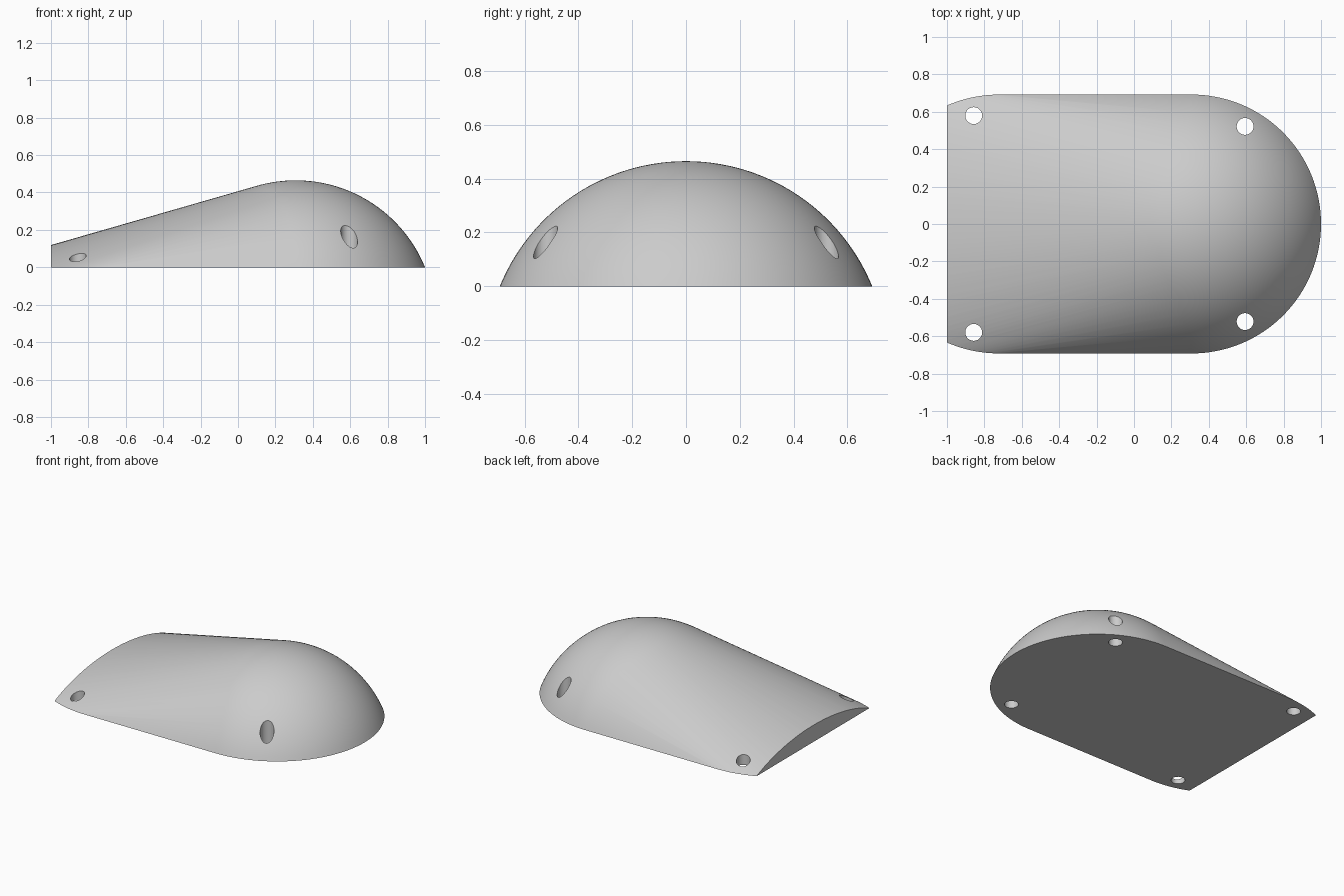
import bpy, bmesh
from math import sin, cos, pi, asin, sqrt

if "Cube" in bpy.data.objects:
    bpy.data.objects.remove(bpy.data.objects["Cube"], do_unlink=True)

BASE_R, HEIGHT = 0.692, 0.465          # footprint radius and dome height
DOME_X, TAIL_X = 0.308, -0.722         # centres of the dome and the flat tail disc
HOLE_R, HOLE_RING = 0.045, 0.595
SEGMENTS, RINGS = 128, 28
SPHERE_R = (BASE_R**2 + HEIGHT**2) / (2 * HEIGHT)

grey = bpy.data.materials.new("light grey")
grey.use_nodes = True
colour = (0.6, 0.6, 0.6, 1)
grey.diffuse_color = colour
grey.node_tree.nodes["Principled BSDF"].inputs["Base Color"].default_value = colour


def ring(bm, x, radius, z):
    for i in range(SEGMENTS):
        a = 2 * pi * i / SEGMENTS
        bm.verts.new((x + radius * cos(a), radius * sin(a), z))


# Body: hull of a spherical cap and a flat disc, cut off square at the tail
bm = bmesh.new()
edge_angle = asin(BASE_R / SPHERE_R)
for k in range(1, RINGS + 1):
    t = edge_angle * k / RINGS
    ring(bm, DOME_X, SPHERE_R * sin(t), max(0, SPHERE_R * (cos(t) - 1) + HEIGHT))
bm.verts.new((DOME_X, 0, HEIGHT))
ring(bm, TAIL_X, BASE_R, 0)
hull = bmesh.ops.convex_hull(bm, input=bm.verts)
spare = {v for v in hull["geom_interior"] if isinstance(v, bmesh.types.BMVert)}
bmesh.ops.delete(bm, geom=list(spare), context='VERTS')
loose = [v for v in bm.verts if not v.link_faces]
bmesh.ops.delete(bm, geom=loose, context='VERTS')
cut = bmesh.ops.bisect_plane(bm, geom=bm.verts[:] + bm.edges[:] + bm.faces[:],
                             plane_co=(-1, 0, 0), plane_no=(-1, 0, 0), clear_outer=True)
bmesh.ops.holes_fill(bm, edges=[e for e in bm.edges if e.is_boundary])
# Merge the flat underside into one face
flat = {f for f in bm.faces if all(v.co.z < 1e-5 for v in f.verts)}
inner = [e for e in bm.edges if len(e.link_faces) == 2 and all(f in flat for f in e.link_faces)]
bmesh.ops.dissolve_edges(bm, edges=inner, use_verts=False)
bmesh.ops.recalc_face_normals(bm, faces=bm.faces)
mesh = bpy.data.meshes.new("domed_cover")
bm.to_mesh(mesh)
bm.free()
body = bpy.data.objects.new("domed_cover", mesh)
bpy.context.collection.objects.link(body)
mesh.materials.append(grey)

# Screw holes: four vertical drills through the rim
for name, cx, dx in (("tail", TAIL_X, -0.135), ("dome", DOME_X, 0.286)):
    for side in (-1, 1):
        y = side * sqrt(HOLE_RING**2 - dx**2)
        bpy.ops.mesh.primitive_cylinder_add(vertices=48, radius=HOLE_R, depth=2,
                                            location=(cx + dx, y, 0))
        drill = bpy.context.object
        drill.name = name + "_hole_cutter"
        drill.hide_render = True
        drill.data.materials.append(grey)
        bpy.ops.object.select_all(action='DESELECT')
        body.select_set(True)
        bpy.context.view_layer.objects.active = body
        mod = body.modifiers.new("screw_hole", 'BOOLEAN')
        mod.operation, mod.solver, mod.object = 'DIFFERENCE', 'EXACT', drill
        bpy.ops.object.modifier_apply(modifier=mod.name)
        bpy.data.objects.remove(drill, do_unlink=True)

bpy.ops.object.shade_smooth_by_angle(angle=pi / 6)
